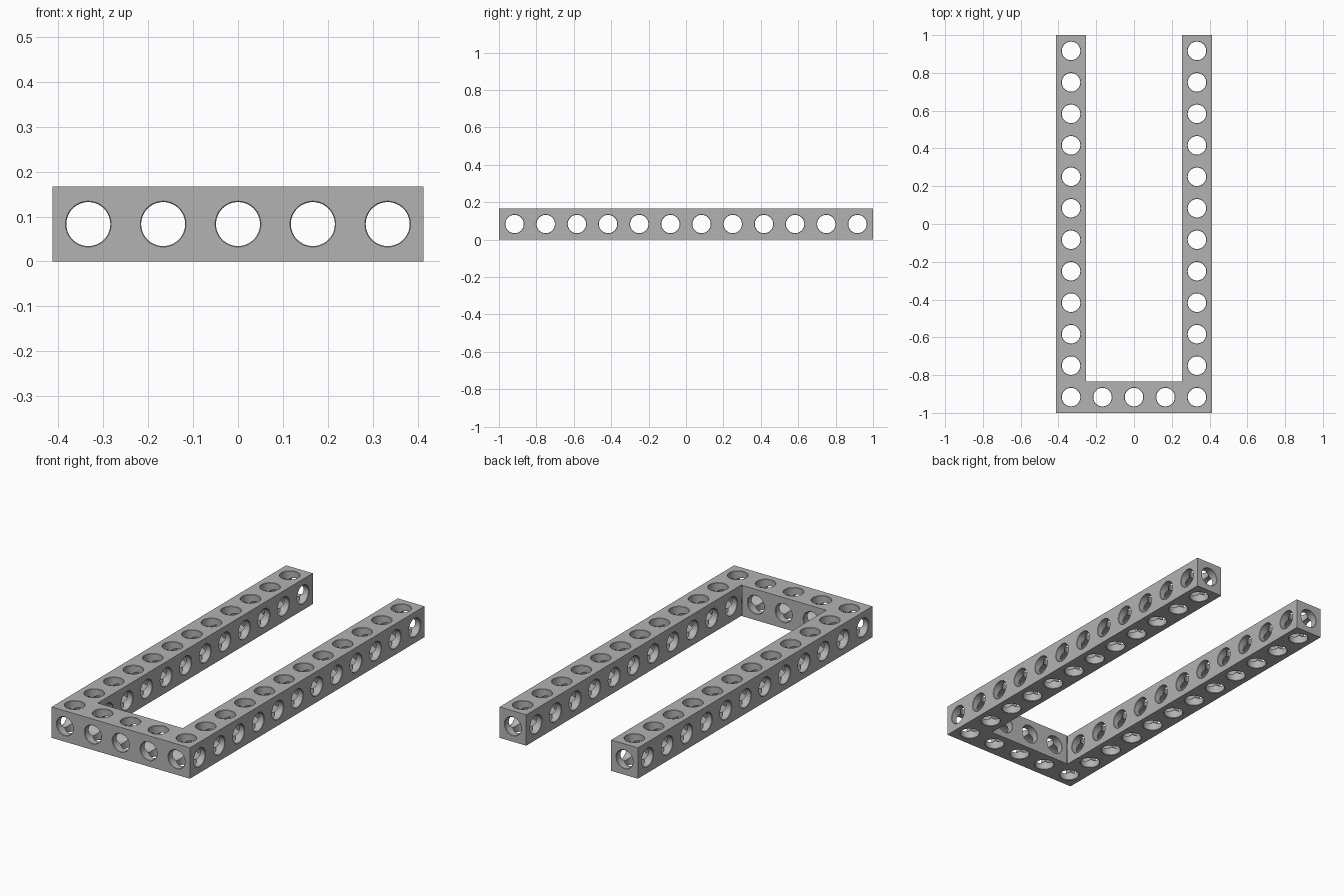
import bpy, bmesh, math
from mathutils import Vector

if "Cube" in bpy.data.objects:
    bpy.data.objects.remove(bpy.data.objects["Cube"])

PITCH = 1 / 6            # spacing of the holes
HALF = PITCH / 2
SIDE = 0.0797            # half width towards the outer flanks
R = 0.049                # bore radius
LIP = 0.002              # small chamfer round each hole mouth
SEGS = 48

grey = bpy.data.materials.new("mid grey")
grey.use_nodes = True
grey.diffuse_color = (0.45, 0.45, 0.45, 1)
grey.node_tree.nodes["Principled BSDF"].inputs["Base Color"].default_value = grey.diffuse_color

# Grid cells filled by each part of the U-shaped frame
parts = {
    "right_arm": [(-2, j) for j in range(12)],
    "left_arm": [(2, j) for j in range(12)],
    "crossbar": [(i, 0) for i in (-1, 0, 1)],
}
filled = {cell for cells in parts.values() for cell in cells}
AXES = [Vector((1, 0, 0)), Vector((0, 1, 0)), Vector((0, 0, 1))]


def has_neighbour(cell, d):
    return d.z == 0 and (cell[0] + round(d.x), cell[1] + round(d.y)) in filled


def reach(cell, d):
    """Distance from the cell centre to its boundary in direction d."""
    return SIDE if d.x and not has_neighbour(cell, d) else HALF


def add_side(bm, cell, centre, w, u, v):
    """Bore wall in direction w, plus the pierced face where the side is exposed."""
    top = reach(cell, w)
    exposed = not has_neighbour(cell, w)
    rings = []
    for k in range(SEGS):
        a = 2 * math.pi * k / SEGS
        c, s = math.cos(a), math.sin(a)
        m = max(abs(c), abs(s))
        radial = u * c + v * s
        # the wall starts where the crossing bores meet it
        points = [radial * R + w * R * m,
                  radial * R + w * (top - LIP if exposed else top)]
        if exposed:
            su = reach(cell, u if c > 0 else -u)
            sv = reach(cell, v if s > 0 else -v)
            points += [radial * (R + LIP) + w * top,
                       u * (c / m * su) + v * (s / m * sv) + w * top]
        rings.append([bm.verts.new(centre + p) for p in points])
    for k in range(SEGS):
        p, q = rings[k], rings[(k + 1) % SEGS]
        for n in range(len(p) - 1):
            bm.faces.new((p[n], p[n + 1], q[n + 1], q[n]))


def build_part(name, cells):
    bm = bmesh.new()
    for cell in cells:
        centre = Vector((cell[0] * PITCH, (cell[1] - 5.5) * PITCH, HALF))
        for n in range(3):
            u, v, w = AXES[n - 2], AXES[n - 1], AXES[n]
            add_side(bm, cell, centre, w, u, v)
            add_side(bm, cell, centre, -w, v, u)
    bmesh.ops.remove_doubles(bm, verts=bm.verts, dist=0.00005)
    mesh = bpy.data.meshes.new(name)
    bm.to_mesh(mesh)
    bm.free()
    mesh.materials.append(grey)
    obj = bpy.data.objects.new(name, mesh)
    bpy.context.collection.objects.link(obj)
    bpy.ops.object.select_all(action="DESELECT")
    obj.select_set(True)
    bpy.context.view_layer.objects.active = obj
    bpy.ops.object.shade_smooth_by_angle(angle=math.radians(20))


for part_name, part_cells in parts.items():
    build_part(part_name, part_cells)
